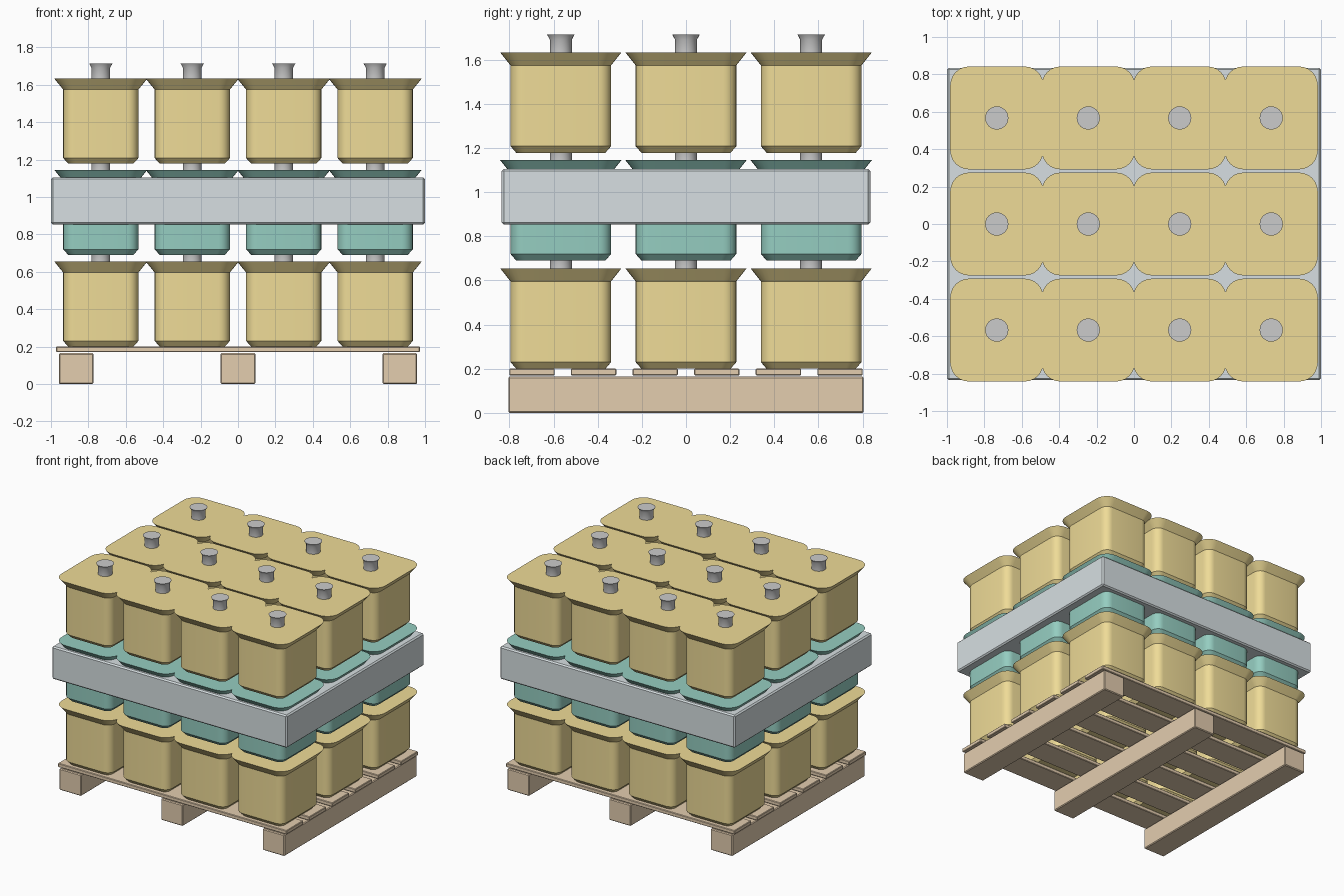
import bpy, bmesh, math

if "Cube" in bpy.data.objects:
    bpy.data.objects.remove(bpy.data.objects["Cube"])


def material(name, rgb):
    m = bpy.data.materials.new(name)
    m.diffuse_color = (*rgb, 1)
    m.use_nodes = True
    m.node_tree.nodes["Principled BSDF"].inputs["Base Color"].default_value = m.diffuse_color
    return m


GOLD = material("gold", (0.86, 0.71, 0.31))
TEAL = material("teal", (0.30, 0.61, 0.53))
WOOD = material("wood", (0.77, 0.61, 0.43))
STEEL = material("pale_steel", (0.68, 0.74, 0.76))


def add_object(name, mesh, mat, loc=(0, 0, 0)):
    ob = bpy.data.objects.new(name, mesh)
    ob.location = loc
    bpy.context.collection.objects.link(ob)
    if mat and not mesh.materials:
        mesh.materials.append(mat)
    return ob


def box(name, x, y, z, mat, bevel):
    """Bevelled box from (min, max) ranges."""
    bm = bmesh.new()
    bmesh.ops.create_cube(bm, size=1)
    for v in bm.verts:
        v.co = [(a + b) / 2 + c * (b - a) for (a, b), c in zip((x, y, z), v.co)]
    me = bpy.data.meshes.new(name)
    bm.to_mesh(me)
    bm.free()
    ob = add_object(name, me, mat)
    mod = ob.modifiers.new("soft_edge", "BEVEL")
    mod.width, mod.segments = bevel, 1
    return ob


def rounded_rect(hx, hy, r, seg=6):
    pts = []
    for k, (sx, sy) in enumerate(((1, 1), (-1, 1), (-1, -1), (1, -1))):
        for i in range(seg + 1):
            a = math.pi / 2 * (k + i / seg)
            pts.append((sx * (hx - r) + r * math.cos(a), sy * (hy - r) + r * math.sin(a)))
    return pts


def loft(name, sections, mat):
    """Closed solid skinned through (z, outline) sections."""
    bm = bmesh.new()
    rings = [[bm.verts.new((x, y, z)) for x, y in pts] for z, pts in sections]
    n = len(rings[0])
    for lo, hi in zip(rings, rings[1:]):
        for i in range(n):
            j = (i + 1) % n
            bm.faces.new((lo[i], lo[j], hi[j], hi[i]))
    bm.faces.new(rings[0][::-1])
    bm.faces.new(rings[-1])
    me = bpy.data.meshes.new(name)
    bm.to_mesh(me)
    bm.free()
    me.materials.append(mat) if mat else None
    me.shade_smooth()
    me.set_sharp_from_angle(angle=math.radians(30))
    return me


def circle(r, n=24):
    return [(r * math.cos(2 * math.pi * i / n), r * math.sin(2 * math.pi * i / n)) for i in range(n)]


# Pallet: three runners and six slats
for i, x in enumerate((-0.865, 0, 0.865)):
    box(f"pallet_runner_{i}", (x - 0.093, x + 0.093), (-0.805, 0.805), (0, 0.165), WOOD, 0.006)
for i in range(6):
    y = (i - 2.5) * 0.279
    box(f"pallet_slat_{i}", (-0.973, 0.973), (y - 0.103, y + 0.103), (0.17, 0.2), WOOD, 0.004)

# Band around the middle layer
box("middle_band", (-1, 1), (-0.835, 0.835), (0.853, 1.105), STEEL, 0.01)

# Tub: chamfered foot, straight body, flared rim
tub_sections = [
    (0.0, rounded_rect(0.174, 0.202, 0.045)),
    (0.03, rounded_rect(0.201, 0.228, 0.06)),
    (0.396, rounded_rect(0.201, 0.228, 0.06)),
    (0.455, rounded_rect(0.249, 0.275, 0.1)),
]
gold_tub = loft("gold_tub", tub_sections, GOLD)
teal_tub = loft("teal_tub", tub_sections, TEAL)

# Cap: short stem with a flared top
cap = loft("cap", [(0, circle(0.05)), (0.058, circle(0.05)), (0.08, circle(0.062))], None)

# Three layers of 4 x 3 capped tubs
for layer, (z, mesh) in enumerate(((0.2, gold_tub), (0.69, teal_tub), (1.178, gold_tub))):
    for col in range(4):
        for row in range(3):
            x, y = (col - 1.5) * 0.489, (row - 1) * 0.567
            tag = f"{layer}_{col}_{row}"
            add_object("tub_" + tag, mesh, None, (x, y, z))
            add_object("cap_" + tag, cap, None, (x, y, z + 0.455))
